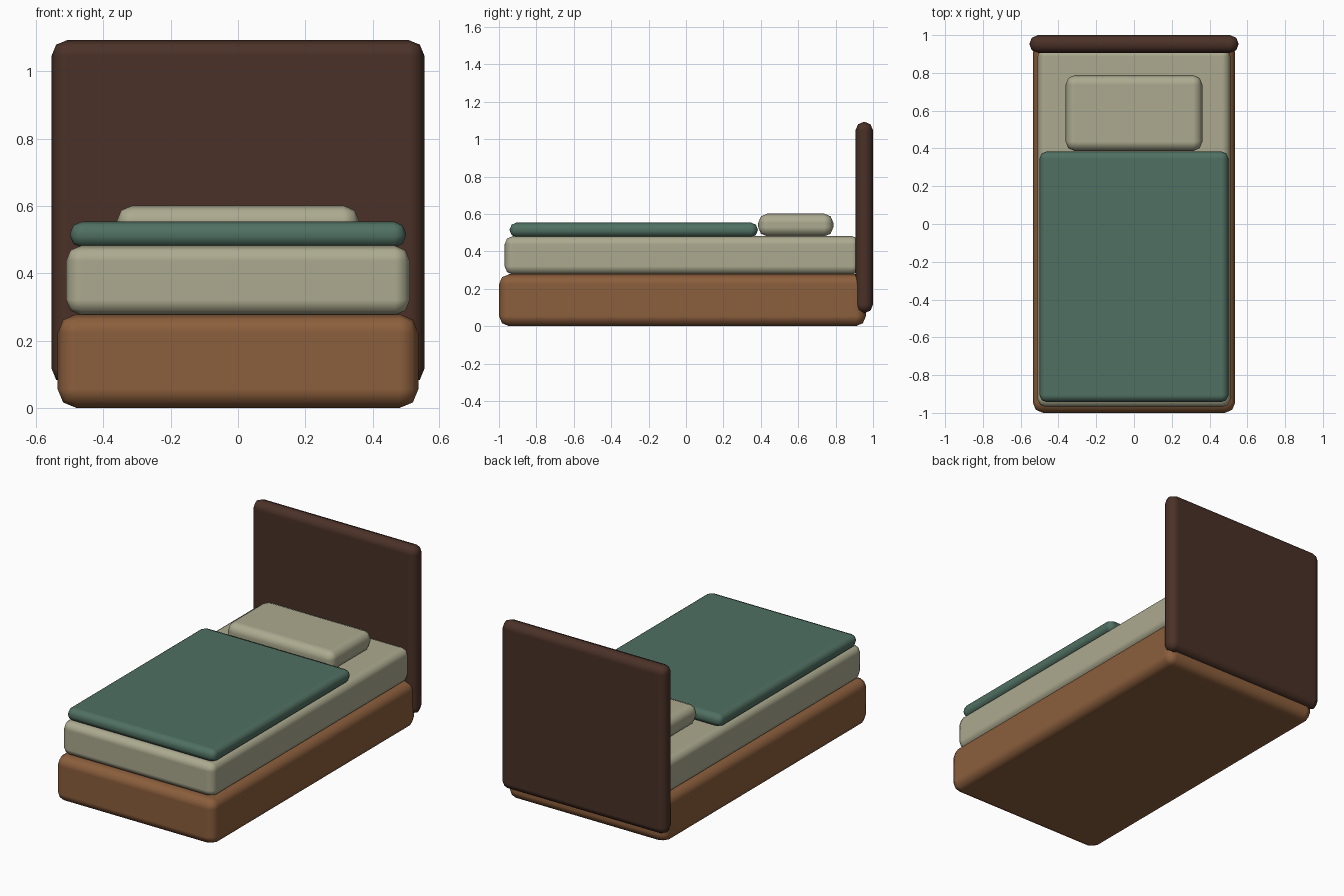
import bpy
import bmesh

if "Cube" in bpy.data.objects:
    bpy.data.objects.remove(bpy.data.objects["Cube"])


def material(name, rgb):
    """Flat colour from sRGB 0-255 values."""
    def lin(c):
        c /= 255
        return c / 12.92 if c <= 0.04045 else ((c + 0.055) / 1.055) ** 2.4
    m = bpy.data.materials.new(name)
    m.diffuse_color = (*[lin(c) for c in rgb], 1)
    m.use_nodes = True
    m.node_tree.nodes["Principled BSDF"].inputs["Base Color"].default_value = m.diffuse_color
    return m


def block(name, x, y, z, bevel, mat):
    """Rounded box: half width x, (min, max) in y and z."""
    bm = bmesh.new()
    bmesh.ops.create_cube(bm, size=1)
    for v in bm.verts:
        v.co.x *= 2 * x
        v.co.y = y[0] if v.co.y < 0 else y[1]
        v.co.z = z[0] if v.co.z < 0 else z[1]
    for f in bm.faces:
        f.smooth = True
    mesh = bpy.data.meshes.new(name)
    bm.to_mesh(mesh)
    bm.free()
    mesh.materials.append(mat)
    ob = bpy.data.objects.new(name, mesh)
    bpy.context.collection.objects.link(ob)
    mod = ob.modifiers.new("rounded_edges", 'BEVEL')
    mod.width = bevel
    mod.segments = 2
    mod.limit_method = 'NONE'
    mod.harden_normals = True
    return ob


wood = material("warm_wood", (139, 94, 60))
dark = material("dark_wood", (74, 49, 39))
linen = material("linen", (172, 170, 143))
green = material("green_blanket", (80, 112, 98))

# Frame and headboard
block("bed_base", 0.536, (-1.0, 0.962), (0.0, 0.278), 0.055, wood)
block("headboard", 0.554, (0.906, 1.0), (0.07, 1.093), 0.046, dark)

# Bedding
block("mattress", 0.511, (-0.97, 0.932), (0.276, 0.482), 0.045, linen)
block("blanket", 0.5, (-0.943, 0.384), (0.476, 0.554), 0.037, green)
block("pillow", 0.362, (0.386, 0.788), (0.48, 0.602), 0.05, linen)
